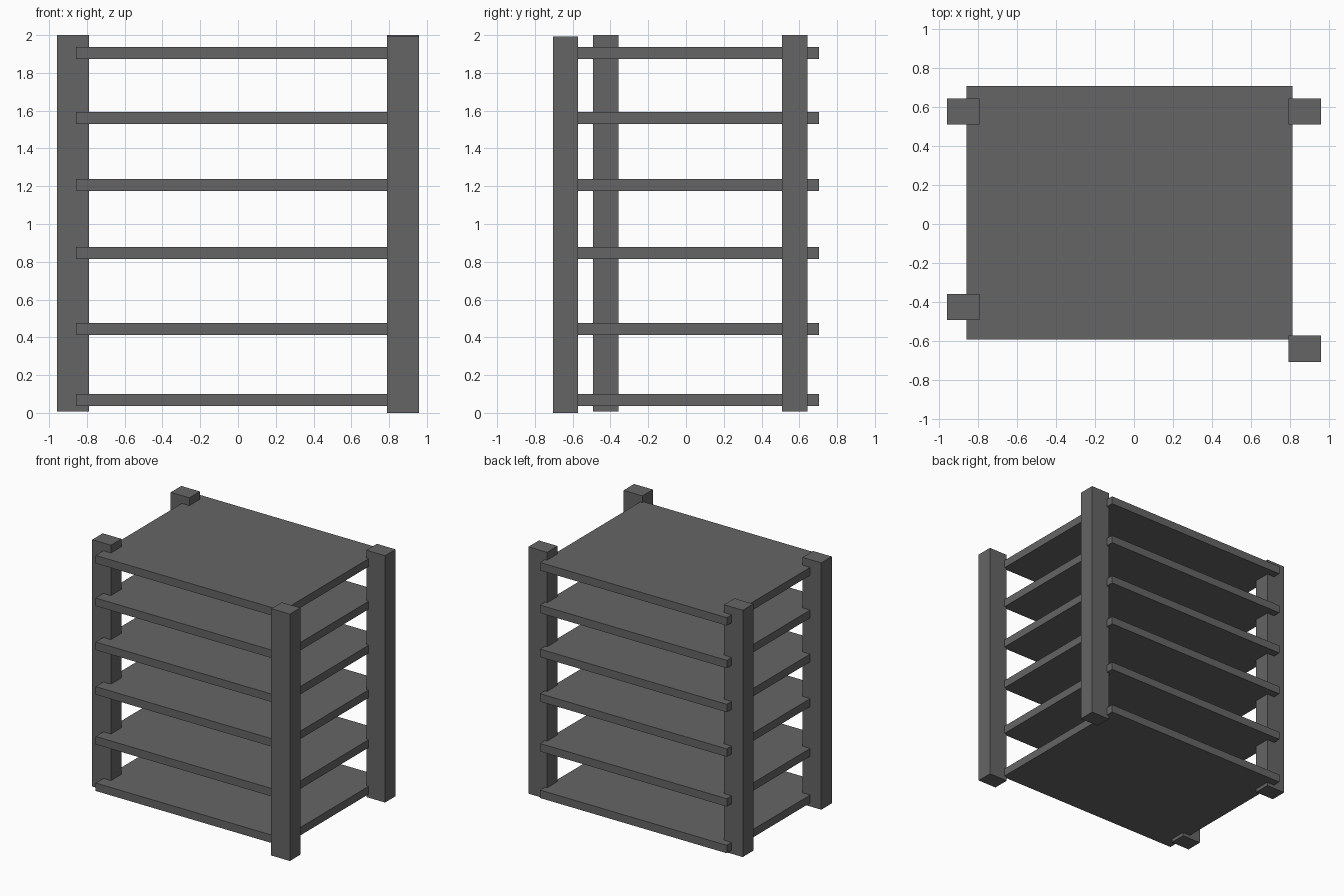
import bpy
import bmesh
from mathutils import Matrix, Vector

if "Cube" in bpy.data.objects:
    bpy.data.objects.remove(bpy.data.objects["Cube"])

# Dark grey finish shared by all parts
dark = bpy.data.materials.new("dark_grey")
dark.diffuse_color = (0.13, 0.13, 0.13, 1)
dark.use_nodes = True
dark.node_tree.nodes["Principled BSDF"].inputs["Base Color"].default_value = dark.diffuse_color


def box(name, lo, hi):
    """Axis-aligned box between two corners."""
    lo, hi = Vector(lo), Vector(hi)
    bm = bmesh.new()
    bmesh.ops.create_cube(bm, size=1, matrix=Matrix.Diagonal((*(hi - lo), 1)))
    mesh = bpy.data.meshes.new(name)
    bm.to_mesh(mesh)
    bm.free()
    mesh.materials.append(dark)
    obj = bpy.data.objects.new(name, mesh)
    obj.location = (lo + hi) / 2
    bpy.context.collection.objects.link(obj)
    return obj


# Corner posts: name, left x, front y, bottom z
POST_W, POST_D, POST_H = 0.167, 0.134, 1.992
for name, x, y, z in (
    ("front_right_post", 0.79, -0.705, 0.0),
    ("front_left_post", -0.957, -0.492, 0.008),
    ("back_right_post", 0.79, 0.509, 0.008),
    ("back_left_post", -0.957, 0.509, 0.008),
):
    box(name, (x, y, z), (x + POST_W, y + POST_D, z + POST_H))

# Shelves, by height of the underside
SHELF_T = 0.064
for i, z in enumerate((0.036, 0.412, 0.814, 1.174, 1.529, 1.873), 1):
    box(f"shelf_{i}", (-0.858, -0.59, z), (0.81, 0.705, z + SHELF_T))
